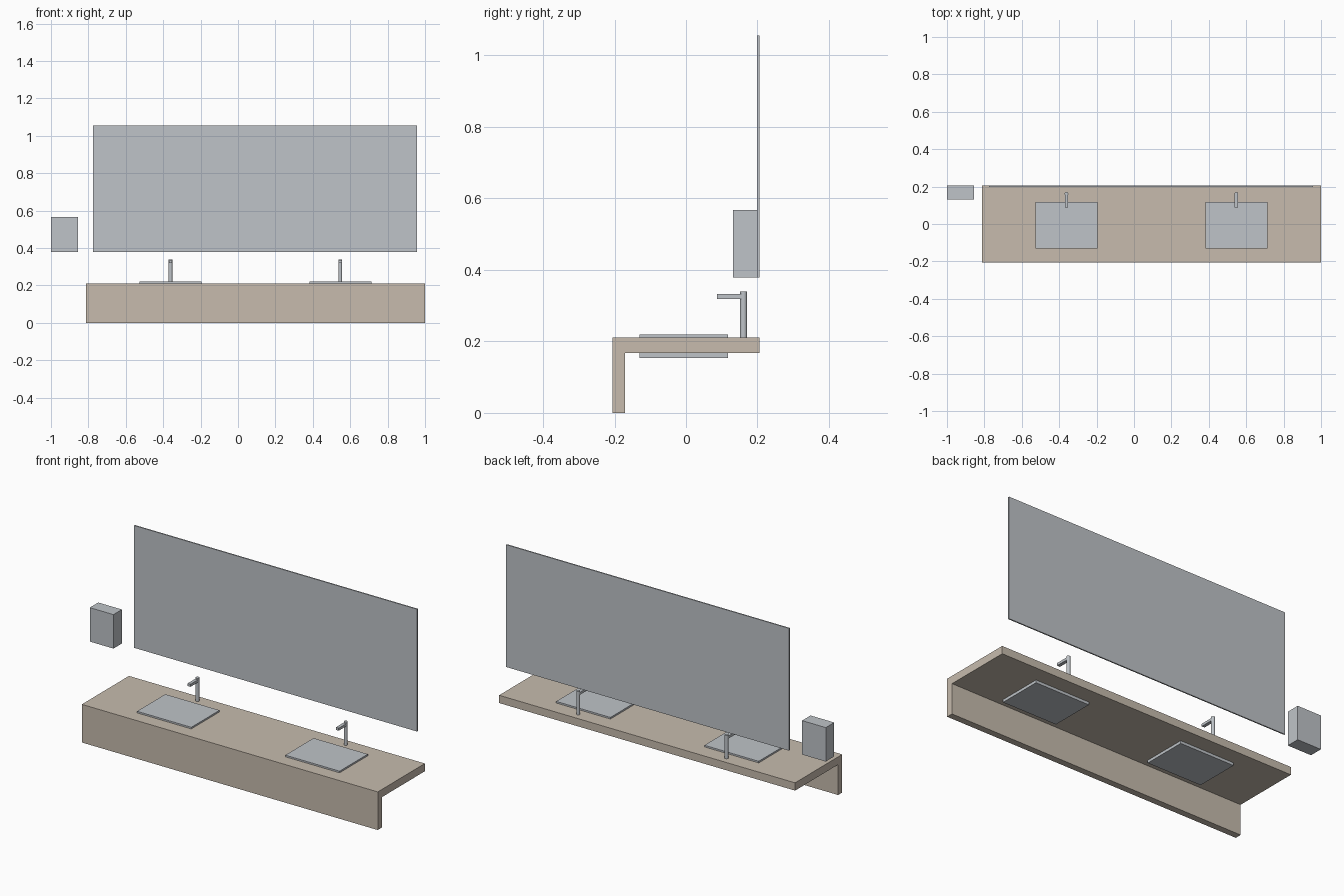
import bpy
import bmesh

default = bpy.data.objects.get("Cube")
if default:
    bpy.data.objects.remove(default, do_unlink=True)


def material(name, rgb):
    mat = bpy.data.materials.new(name)
    mat.use_nodes = True
    color = (*rgb, 1)
    mat.diffuse_color = color
    mat.node_tree.nodes["Principled BSDF"].inputs["Base Color"].default_value = color
    return mat


stone = material("beige stone", (0.57, 0.50, 0.42))
pale = material("pale blue grey", (0.52, 0.55, 0.58))


def finish(name, bm, mat):
    bmesh.ops.recalc_face_normals(bm, faces=bm.faces)
    mesh = bpy.data.meshes.new(name)
    bm.to_mesh(mesh)
    bm.free()
    mesh.materials.append(mat)
    obj = bpy.data.objects.new(name, mesh)
    bpy.context.collection.objects.link(obj)
    return obj


def box(name, x, y, z, mat):
    """Box given by its (low, high) range on each axis."""
    bm = bmesh.new()
    bmesh.ops.create_cube(bm, size=1)
    for v in bm.verts:
        v.co = [r[0] if c < 0 else r[1] for c, r in zip(v.co, (x, y, z))]
    return finish(name, bm, mat)


# Countertop and front apron as one extruded L profile
left, right = 1.0, -0.812
profile = [(-0.206, 0), (-0.17, 0), (-0.17, 0.168),
           (0.206, 0.168), (0.206, 0.211), (-0.206, 0.211)]
bm = bmesh.new()
end = bm.faces.new([bm.verts.new((right, y, z)) for y, z in profile])
side = bmesh.ops.extrude_face_region(bm, geom=[end])
moved = [g for g in side["geom"] if isinstance(g, bmesh.types.BMVert)]
bmesh.ops.translate(bm, verts=moved, vec=(left - right, 0, 0))
finish("countertop", bm, stone)

# Wall mirror and towel dispenser
box("mirror", (-0.775, 0.957), (0.199, 0.206), (0.379, 1.056), pale)
box("towel_dispenser", (-1.0, -0.855), (0.132, 0.206), (0.379, 0.567), pale)

# Two basins, each with a round post tap and a flat spout
for label, cx in (("right", -0.361), ("left", 0.547)):
    box(label + "_basin", (cx - 0.166, cx + 0.166), (-0.13, 0.117), (0.153, 0.22), pale)

    bpy.ops.mesh.primitive_cylinder_add(vertices=24, radius=0.01, depth=0.13,
                                        location=(cx, 0.161, 0.275))
    post = bpy.context.object
    post.name = label + "_tap_post"
    post.data.materials.append(pale)
    bpy.ops.object.shade_smooth_by_angle()

    box(label + "_tap_spout", (cx - 0.009, cx + 0.009), (0.087, 0.161), (0.319, 0.333), pale)
